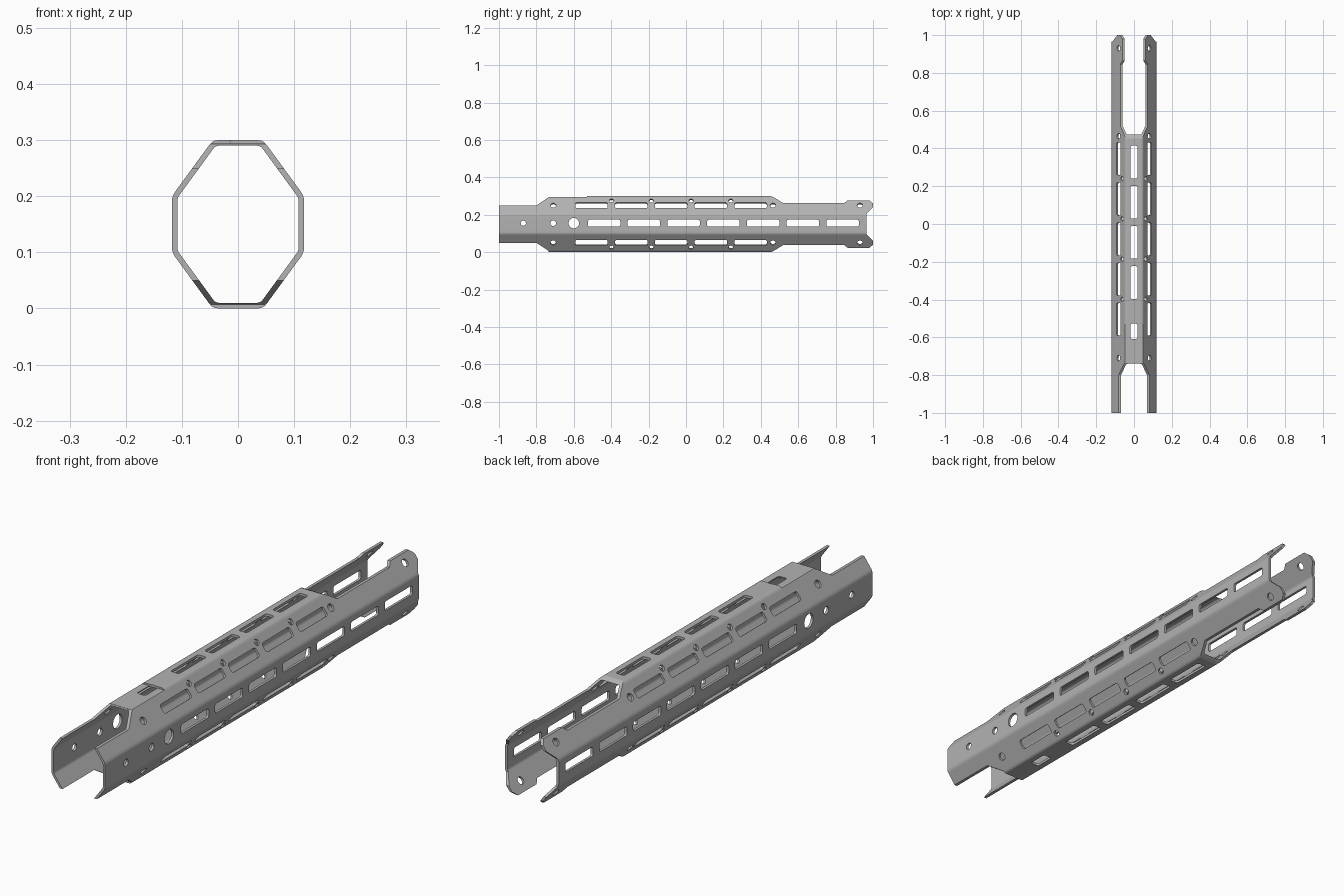
import bpy, bmesh, math
from mathutils import Vector

cube = bpy.data.objects.get("Cube")
if cube:
    bpy.data.objects.remove(cube, do_unlink=True)

MID = 0.15          # height of the tube axis
PITCH = 0.2126      # spacing of the slots along the tube
X, Y, Z = Vector((1, 0, 0)), Vector((0, 1, 0)), Vector((0, 0, 1))

metal = bpy.data.materials.new("grey metal")
metal.use_nodes = True
grey = (0.45, 0.45, 0.45, 1)
metal.diffuse_color = grey
metal.node_tree.nodes["Principled BSDF"].inputs["Base Color"].default_value = grey


def make_object(name, bm):
    bmesh.ops.recalc_face_normals(bm, faces=bm.faces[:])
    mesh = bpy.data.meshes.new(name)
    bm.to_mesh(mesh)
    bm.free()
    obj = bpy.data.objects.new(name, mesh)
    bpy.context.collection.objects.link(obj)
    return obj


def prism(bm, outline, centre, u, v, n, depth):
    """Closed prism: a 2D outline on axes u and v, extruded along n."""
    rings = [[bm.verts.new(centre + u * a + v * b + n * d) for a, b in outline]
             for d in (-depth / 2, depth / 2)]
    bm.faces.new(rings[0])
    bm.faces.new(rings[1])
    for i in range(len(outline)):
        j = (i + 1) % len(outline)
        bm.faces.new((rings[0][i], rings[0][j], rings[1][j], rings[1][i]))


def rounded(length, width, r, steps=5):
    """Rectangle with round corners; equal sizes and r give a circle."""
    pts = []
    for k, (sx, sy) in enumerate(((1, 1), (-1, 1), (-1, -1), (1, -1))):
        for i in range(steps + 1):
            t = math.pi / 2 * (k + i / steps)
            p = (sx * (length / 2 - r) + r * math.cos(t), sy * (width / 2 - r) + r * math.sin(t))
            if not pts or (Vector(p) - Vector(pts[-1])).length > 1e-5:
                pts.append(p)
    if (Vector(pts[0]) - Vector(pts[-1])).length < 1e-5:
        pts.pop()
    return pts


def circle(r):
    return rounded(2 * r, 2 * r, r)


def cut(target, name, bm):
    cutter = make_object(name, bm)
    cutter.hide_render = True
    mod = target.modifiers.new(name, 'BOOLEAN')
    mod.operation = 'DIFFERENCE'
    mod.solver = 'EXACT'
    mod.object = cutter
    bpy.context.view_layer.objects.active = target
    bpy.ops.object.modifier_apply(modifier=name)
    bpy.data.objects.remove(cutter, do_unlink=True)


# Eight-sided hollow tube with softened long edges
def octagon(top_x, top_z, side_x, side_z, soft, steps=3):
    half = [(side_x, side_z), (top_x, top_z), (-top_x, top_z), (-side_x, side_z)]
    corners = [Vector(p) for p in half + [(-x, -z) for x, z in half]]
    pts = []
    for i, p in enumerate(corners):
        a = p + (corners[i - 1] - p).normalized() * soft
        b = p + (corners[(i + 1) % 8] - p).normalized() * soft
        for s in range(steps + 1):
            t = s / steps
            pts.append(a * (1 - t) ** 2 + p * 2 * t * (1 - t) + b * t ** 2)
    return pts


bm = bmesh.new()
shells = []
for outline in (octagon(0.045, 0.15, 0.118, 0.05, 0.010),
                octagon(0.040, 0.14, 0.108, 0.047, 0.006)):
    shells.append([[bm.verts.new((p.x, y, MID + p.y)) for p in outline] for y in (-1, 1)])
(outer_front, outer_back), (inner_front, inner_back) = shells
for a, b in ((outer_front, outer_back), (outer_back, inner_back),
             (inner_back, inner_front), (inner_front, outer_front)):
    for i in range(len(a)):
        j = (i + 1) % len(a)
        bm.faces.new((a[i], a[j], b[j], b[i]))
handguard = make_object("handguard_tube", bm)

# Open channels at both ends, above and below, and the notch in the rear edge
front_opening = [(-1.1, 0.1), (-0.8, 0.1), (-0.735, 0.143), (-0.735, 0.2), (-1.1, 0.2)]
rear_opening = [(0.44, 0.2), (0.44, 0.155), (0.465, 0.145), (0.485, 0.134), (0.52, 0.112),
                (0.845, 0.112), (0.865, 0.127), (0.98, 0.127), (1.005, 0.106),
                (1.1, 0.106), (1.1, 0.2)]
rear_notch = [(1.01, 0.1), (0.965, 0.055), (0.965, -0.055), (1.01, -0.1)]
bm = bmesh.new()
for up in (1, -1):
    for outline in (front_opening, rear_opening):
        prism(bm, outline, Z * MID, Y, Z * up, X, 0.4)
prism(bm, rear_notch, Z * MID, Y, Z, X, 0.4)
cut(handguard, "opening_cutter", bm)

# Shallow step on top at the front
bm = bmesh.new()
prism(bm, rounded(0.3, 0.11, 0.006), Vector((0, -0.68, 0.314)), Y, X, Z, 0.04)
cut(handguard, "step_cutter", bm)

# Slots and holes in every panel
slot = rounded(0.173, 0.037, 0.009)
DEPTH = 0.04
bm = bmesh.new()
for side in (1, -1):
    # side panels
    wall = Vector((side * 0.113, 0, 0.155))
    for k in range(7):
        prism(bm, slot, wall + Y * (-0.438 + PITCH * k), Y, Z, X, DEPTH)
    for y, r in ((-0.87, 0.014), (-0.71, 0.015), (-0.6, 0.028)):
        prism(bm, circle(r), wall + Y * y, Y, Z, X, DEPTH)
    # sloping panels
    for up in (1, -1):
        wall = Vector((side * 0.0775, 0, MID + up * 0.097))
        along = Vector((-0.59 * side, 0, 0.807 * up))
        out = Vector((0.807 * side, 0, 0.59 * up))
        for k in range(5):
            prism(bm, slot, wall + Y * (-0.505 + PITCH * k), Y, along, out, DEPTH)
        for k in range(4):
            spot = wall + Y * (-0.398 + PITCH * k) + along * 0.031
            prism(bm, circle(0.012), spot, Y, along, out, DEPTH)
        for y in (-0.71, 0.465, 0.93):
            prism(bm, circle(0.015), wall + Y * y, Y, along, out, DEPTH)
# top and bottom panels
for up in (1, -1):
    wall = Vector((0, 0, MID + up * 0.145))
    for k in range(4):
        prism(bm, slot, wall + Y * (-0.31 + PITCH * k), Y, X, Z, DEPTH)
    prism(bm, rounded(0.08, 0.037, 0.009), wall + Y * -0.568, Y, X, Z, DEPTH)
cut(handguard, "slot_cutter", bm)

handguard.data.materials.clear()
handguard.data.materials.append(metal)
for face in handguard.data.polygons:
    face.material_index = 0
